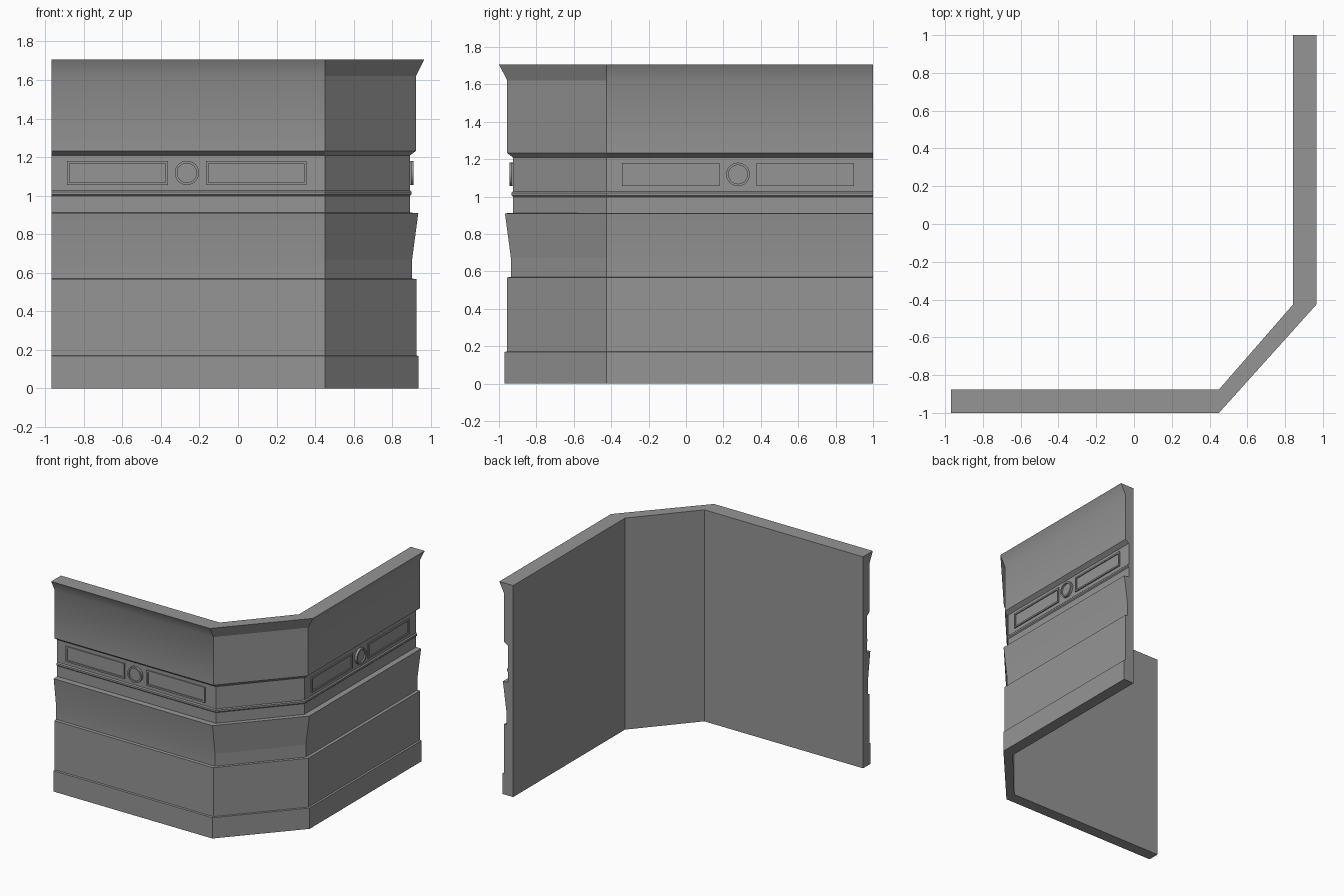
import bpy, bmesh, math

cube = bpy.data.objects.get("Cube")
if cube:
    bpy.data.objects.remove(cube)

stone = bpy.data.materials.new("grey_stone")
stone.use_nodes = True
GREY = (0.3, 0.3, 0.3, 1)
stone.diffuse_color = GREY
stone.node_tree.nodes["Principled BSDF"].inputs["Base Color"].default_value = GREY


def finish(name, bm):
    bmesh.ops.recalc_face_normals(bm, faces=bm.faces)
    mesh = bpy.data.meshes.new(name)
    bm.to_mesh(mesh)
    bm.free()
    mesh.materials.append(stone)
    obj = bpy.data.objects.new(name, mesh)
    bpy.context.collection.objects.link(obj)
    bpy.ops.object.select_all(action='DESELECT')
    obj.select_set(True)
    bpy.context.view_layer.objects.active = obj
    bpy.ops.object.shade_smooth_by_angle(angle=math.radians(32))
    return obj


# Moulded wall section: distance out from the back face, height
BAND = 0.048
PROFILE = [(0, 0), (0.094, 0), (0.094, 0.168), (0.082, 0.172), (0.082, 0.567),
           (0.06, 0.57), (0.06, 0.67), (0.092, 0.91), (BAND, 0.912),
           (BAND, 0.998), (0.056, 1.006), (0.056, 1.02), (BAND, 1.028),
           (BAND, 1.208), (0.08, 1.232), (0.08, 1.62), (0.124, 1.707), (0, 1.707)]

# Back-face plan points, each with the direction the section extends in
FRONT_Y, SIDE_X = -0.876, 0.843
PATH = [((-0.968, FRONT_Y), (0, -1)), ((0.45, FRONT_Y), (0, -1)),
        ((SIDE_X, -0.425), (1, 0)), ((SIDE_X, 1), (1, 0))]


# Wall: front run, angled corner and side run
bm = bmesh.new()
rings = [[bm.verts.new((p[0] + d * n[0], p[1] + d * n[1], z)) for d, z in PROFILE]
         for p, n in PATH]
count = len(PROFILE)
corner_faces = []
for run, (a, b) in enumerate(zip(rings, rings[1:])):
    for i in range(count):
        j = (i + 1) % count
        face = bm.faces.new((a[i], a[j], b[j], b[i]))
        if run == 1:
            corner_faces.append(face)
bm.faces.new(rings[0])
bm.faces.new(rings[-1])
bm.faces.index_update()
corner_ids = [f.index for f in corner_faces]
wall = finish("wall", bm)
for i in corner_ids:
    wall.data.polygons[i].use_smooth = False


# Positions on the frieze: u along the wall, z up, d out from the band
def on_front(u, z, d):
    return (u, FRONT_Y - BAND - d, z)


def on_side(u, z, d):
    return (SIDE_X + BAND + d, u, z)


def rectangle(u, z, w, h):
    return [(u - w, z - h), (u + w, z - h), (u + w, z + h), (u - w, z + h)]


def circle(u, z, r, sides=32):
    steps = [math.tau * i / sides for i in range(sides)]
    return [(u + r * math.cos(t), z + r * math.sin(t)) for t in steps]


# Raised rim around a sunken field
def framed_relief(name, place, outer, inner, height, field):
    bm = bmesh.new()
    loops = [[bm.verts.new(place(u, z, d)) for u, z in pts]
             for pts, d in ((outer, -0.004), (outer, height), (inner, height), (inner, field))]
    n = len(outer)
    for a, b in zip(loops, loops[1:]):
        for i in range(n):
            j = (i + 1) % n
            bm.faces.new((a[i], a[j], b[j], b[i]))
    bm.faces.new(loops[-1])
    bm.faces.new(loops[0])
    finish(name, bm)


# Two panels and a medallion on each long wall
MID_Z, RIM = 1.118, 0.013
for side, place, middle in (("front", on_front, -0.265), ("side", on_side, 0.278)):
    for tag, shift in (("first", -0.36), ("second", 0.36)):
        u = middle + shift
        framed_relief(f"{side}_{tag}_panel", place,
                      rectangle(u, MID_Z, 0.261, 0.062),
                      rectangle(u, MID_Z, 0.261 - RIM, 0.062 - RIM), 0.01, 0.002)
    framed_relief(f"{side}_medallion", place,
                  circle(middle, MID_Z, 0.063),
                  circle(middle, MID_Z, 0.063 - RIM), 0.02, 0.008)
